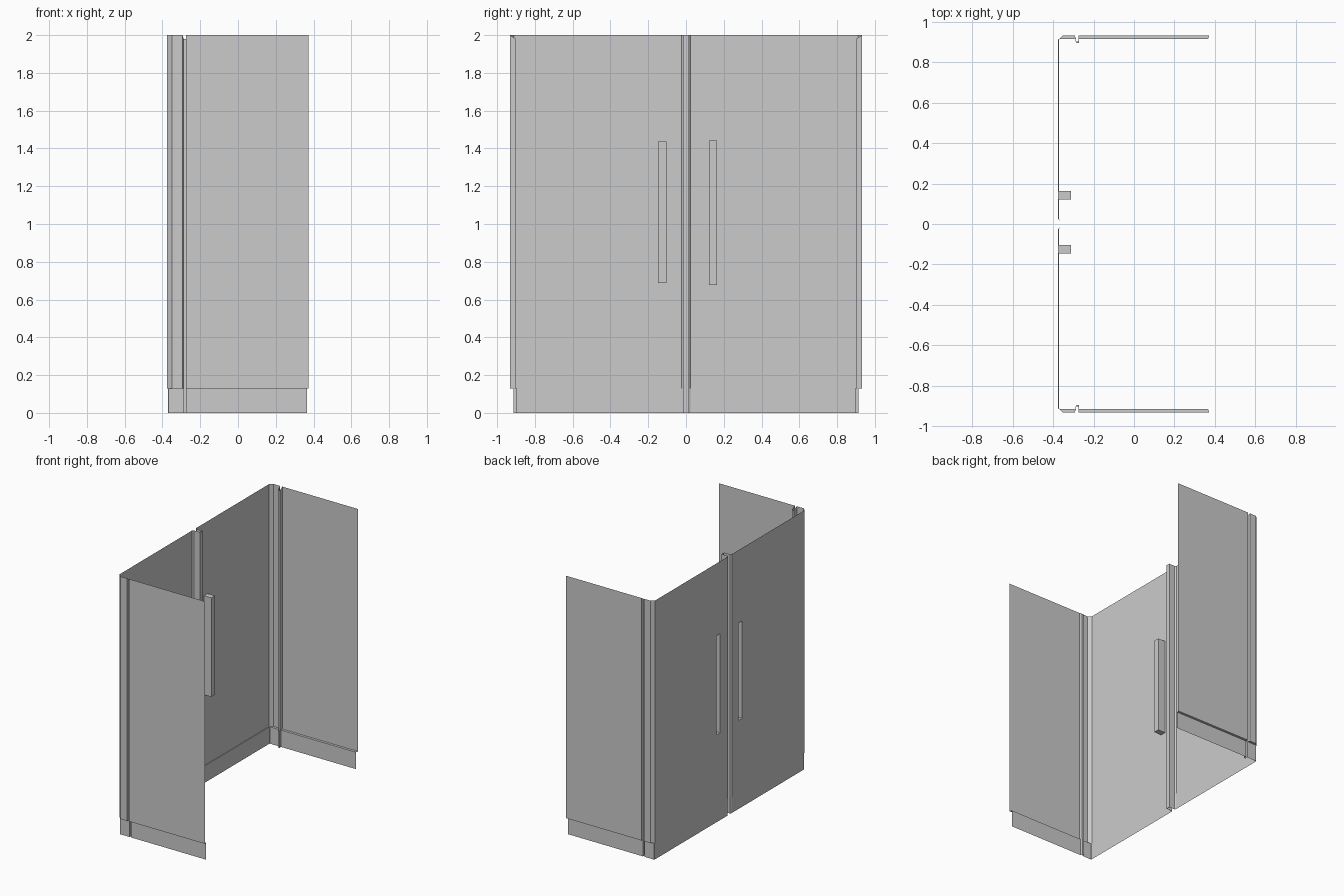
import bpy, bmesh

if "Cube" in bpy.data.objects:
    bpy.data.objects.remove(bpy.data.objects["Cube"])

Z_SKIRT, Z_TOP = 0.13, 2.0

# outlines of one half (x, y): upper panels and the set-back skirt
UPPER = [(-.365, .015), (-.375, .024), (-.375, .911), (-.35, .933), (-.293, .933),
         (-.288, .902), (-.275, .902), (-.275, .933), (.372, .933)]
SKIRT = [(-.365, .015), (-.37, .024), (-.37, .911), (-.367, .914), (-.287, .914),
         (-.285, .895), (-.272, .895), (-.272, .914), (.366, .914)]


def make(name, quads):
    """Sheet object from a list of quads given as corner points."""
    bm = bmesh.new()
    for q in quads:
        bm.faces.new([bm.verts.new(p) for p in q])
    bmesh.ops.remove_doubles(bm, verts=bm.verts, dist=1e-5)
    me = bpy.data.meshes.new(name)
    bm.to_mesh(me)
    bm.free()
    ob = bpy.data.objects.new(name, me)
    bpy.context.collection.objects.link(ob)
    return ob


def loft(low, high, flip=False, skip=()):
    """Quads between two point rows of equal length."""
    quads = []
    for i in range(len(low) - 1):
        if i not in skip:
            q = [low[i], low[i + 1], high[i + 1], high[i]]
            quads.append(q[::-1] if flip else q)
    return quads


def row(profile, s, z):
    return [(x, s * y, z) for x, y in profile]


for s, side, hy0, hy1, hz0, hz1 in ((1, "left", .121, .164, .678, 1.442),
                                    (-1, "right", .103, .147, .687, 1.437)):
    flip = s > 0
    skirt_lo, skirt_hi = row(SKIRT, s, 0), row(SKIRT, s, Z_SKIRT)
    up_lo, up_hi = row(UPPER, s, Z_SKIRT), row(UPPER, s, Z_TOP)
    # groove floor stops slightly below the top
    for i in (5, 6):
        x, y, z = up_hi[i]
        up_hi[i] = (x, y, 1.98)

    # skirt with the ledge under the panels
    make(side + "_skirt", loft(skirt_lo, skirt_hi, flip) + loft(skirt_hi, up_lo, flip))

    # door: rounded edges plus a front sheet with a handle opening
    door = loft(up_lo[:5], up_hi[:5], flip, skip=(1,))
    ys, zs = [.024, hy0, hy1, .911], [Z_SKIRT, hz0, hz1, Z_TOP]
    for k in range(3):
        lo = [(-.375, s * y, zs[k]) for y in ys]
        hi = [(-.375, s * y, zs[k + 1]) for y in ys]
        door += loft(lo, hi, flip, skip=(1,) if k == 1 else ())
    make(side + "_door", door)

    # handle recess sunk into the door
    ring = [(s * hy0, hz0), (s * hy1, hz0), (s * hy1, hz1), (s * hy0, hz1)]
    mouth = [(-.375, y, z) for y, z in ring]
    back = [(-.312, y, z) for y, z in ring]
    make(side + "_handle_recess",
         loft(mouth + mouth[:1], back + back[:1], flip)
         + [back if s < 0 else back[::-1]])

    # seal groove and side panel
    make(side + "_seal_groove", loft(up_lo[4:8], up_hi[4:8], flip))
    make(side + "_side_panel", loft(up_lo[7:], up_hi[7:], flip))

# channel between the doors
channel = [(-.365, .015), (-.315, .015), (-.315, -.015), (-.365, -.015)]
make("centre_channel", loft(row(channel, 1, 0), row(channel, 1, Z_TOP)))
